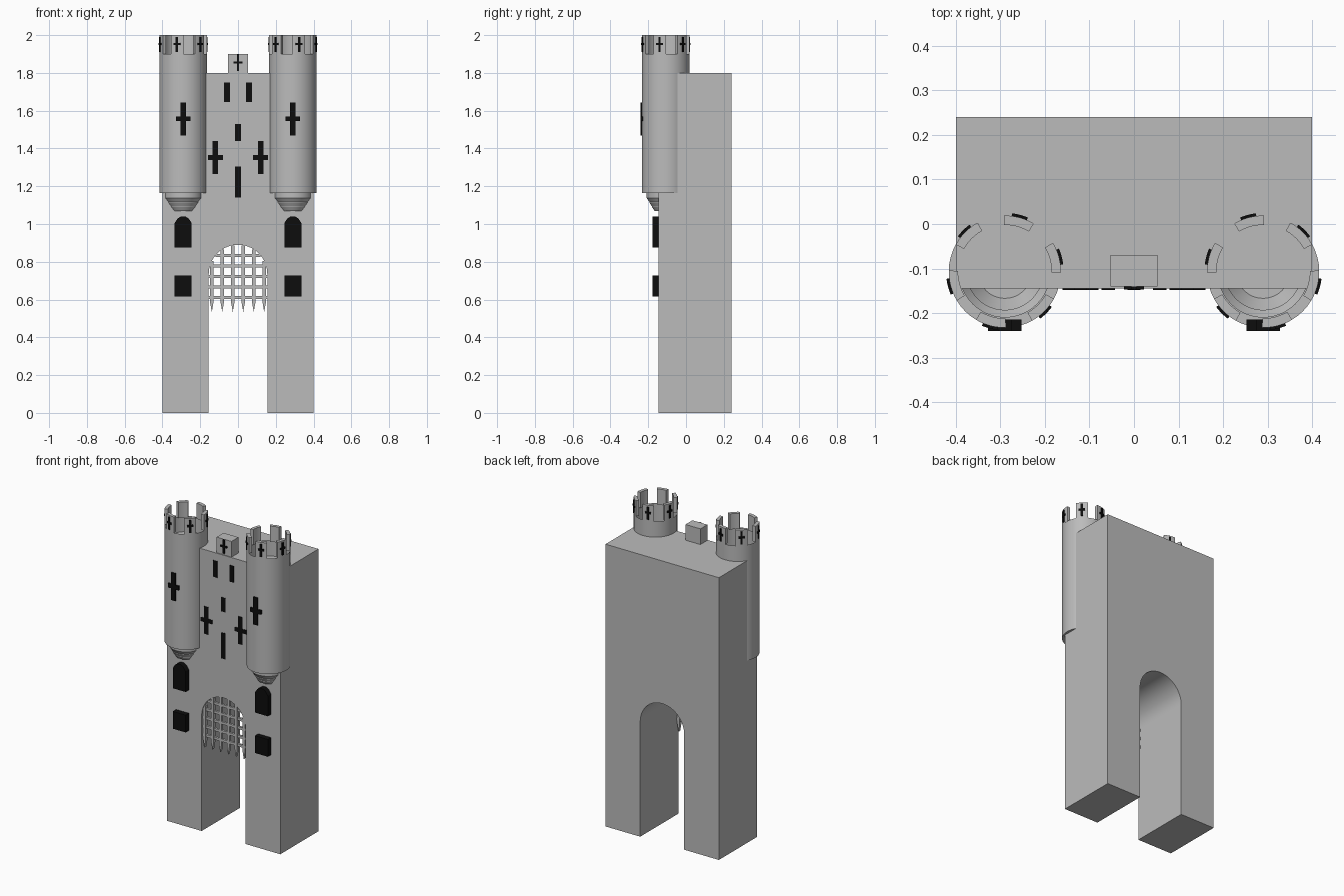
import bpy, bmesh
from math import sin, cos, pi, radians, sqrt
from mathutils import Vector

if "Cube" in bpy.data.objects:
    bpy.data.objects.remove(bpy.data.objects["Cube"])


def material(name, value):
    m = bpy.data.materials.new(name)
    m.use_nodes = True
    colour = (value, value, value, 1)
    m.diffuse_color = colour
    m.node_tree.nodes["Principled BSDF"].inputs["Base Color"].default_value = colour
    return m


STONE = material("grey stone", 0.5)
BLACK = material("opening black", 0.004)


def finish(name, bm, mat):
    bmesh.ops.recalc_face_normals(bm, faces=bm.faces)
    mesh = bpy.data.meshes.new(name)
    bm.to_mesh(mesh)
    bm.free()
    mesh.materials.append(mat)
    mesh.shade_smooth()
    mesh.set_sharp_from_angle(angle=radians(30))
    ob = bpy.data.objects.new(name, mesh)
    bpy.context.collection.objects.link(ob)
    return ob


def add_prism(bm, points, lo, hi, upright=True):
    """Extrude an outline: along y when upright (x, z points), else along z."""
    place = (lambda p, d: (p[0], d, p[1])) if upright else (lambda p, d: (p[0], p[1], d))
    face = bm.faces.new([bm.verts.new(place(p, lo)) for p in points])
    top = bmesh.ops.extrude_face_region(bm, geom=[face], use_keep_orig=True)["geom"]
    shift = Vector((0, hi - lo, 0) if upright else (0, 0, hi - lo))
    bmesh.ops.translate(bm, vec=shift, verts=[v for v in top if isinstance(v, bmesh.types.BMVert)])


def rect(x, z0, z1, w):
    return [(x - w / 2, z0), (x + w / 2, z0), (x + w / 2, z1), (x - w / 2, z1)]


def prisms(name, outlines, lo, hi, mat, upright=True):
    bm = bmesh.new()
    for pts in outlines:
        add_prism(bm, pts, lo, hi, upright)
    return finish(name, bm, mat)


def cross(name, x, z, height, span, w, bar, lo, hi):
    return prisms(name, [rect(x, z - height / 2, z + height / 2, w),
                         rect(x, z - bar / 2, z + bar / 2, span)], lo, hi, BLACK)


def arc(cx, cy, r, a0, a1, n):
    return [(cx + r * cos(a0 + (a1 - a0) * i / n), cy + r * sin(a0 + (a1 - a0) * i / n))
            for i in range(n + 1)]


# Gatehouse block with an arched passage
FRONT, BACK, HALF, TOP = -0.145, 0.24, 0.4, 1.8
ARCH_R, SPRING = 0.155, 0.735
outline = [(-HALF, 0), (-HALF, TOP), (HALF, TOP), (HALF, 0), (ARCH_R, 0)]
outline += arc(0, SPRING, ARCH_R, 0, pi, 32) + [(-ARCH_R, 0)]
prisms("gatehouse_body", [outline], FRONT, BACK, STONE)

# Portcullis: spiked uprights and crossbars trimmed to the arch
uprights = []
for i in range(6):
    x, w = (i - 2.5) * 0.0555, 0.009
    top = SPRING + sqrt(ARCH_R ** 2 - x * x)
    uprights.append([(x, 0.535), (x + w, 0.585), (x + w, top), (x - w, top), (x - w, 0.585)])
prisms("portcullis_uprights", uprights, -0.14, -0.122, STONE)
bars = []
for i in range(5):
    z = 0.612 + i * 0.0555
    reach = sqrt(ARCH_R ** 2 - max(0, z - SPRING) ** 2)
    bars.append(rect(0, z - 0.008, z + 0.008, 2 * reach))
prisms("portcullis_crossbars", bars, -0.138, -0.124, STONE)

# Small block on the roof with its cross slit
prisms("roof_block", [rect(0, TOP, 1.9, 0.105)], -0.14, -0.07, STONE)
cross("roof_block_cross", 0, 1.855, 0.09, 0.045, 0.011, 0.011, -0.147, -0.139)

# Slits on the front wall
slits = [rect(-0.058, 1.645, 1.75, 0.03), rect(0.058, 1.645, 1.75, 0.03),
         rect(0, 1.44, 1.53, 0.03), rect(0, 1.14, 1.305, 0.03)]
prisms("wall_slits", slits, -0.148, -0.14, BLACK)

# Corner towers and everything that repeats on both sides
CX, CY, R = 0.29, -0.107, 0.126
TURRET = [(0, 1.07), (0.06, 1.07), (0.073, 1.09), (0.073, 1.092), (0.086, 1.112),
          (0.086, 1.116), (0.102, 1.138), (0.102, 1.163), (R, 1.163), (R, 1.9)]
for side, s in (("left", 1), ("right", -1)):
    x = s * CX

    # Open tower shell on a stepped corbel
    bm = bmesh.new()
    ring = [bm.verts.new((x + r, CY, z)) for r, z in TURRET]
    edges = [bm.edges.new(pair) for pair in zip(ring, ring[1:])]
    bmesh.ops.spin(bm, geom=ring + edges, cent=(x, CY, 0), axis=(0, 0, 1),
                   angle=2 * pi, steps=48, use_merge=True)
    bmesh.ops.remove_doubles(bm, verts=bm.verts, dist=1e-5)
    finish(side + "_tower", bm, STONE)

    # Battlements, each with a curved cross plate
    def sector(mid, spread, r0, r1):
        a0, a1 = mid - spread / 2, mid + spread / 2
        pts = arc(0, 0, r1, a0, a1, 6) + arc(0, 0, r0, a1, a0, 6)
        return [(x - s * px, CY + py) for px, py in pts]

    angles = [radians(15 + 60 * i) for i in range(6)]
    prisms(side + "_battlements", [sector(a, radians(32), R - 0.021, R) for a in angles],
           1.9, 2.0, STONE, False)
    prisms(side + "_battlement_slits", [sector(a, 0.09, R - 0.002, R + 0.006) for a in angles],
           1.91, 1.99, BLACK, False)
    prisms(side + "_battlement_bars", [sector(a, 0.28, R - 0.002, R + 0.006) for a in angles],
           1.947, 1.959, BLACK, False)

    # Tower cross, wall cross and the two lower windows
    cross(side + "_tower_cross", x, 1.557, 0.175, 0.075, 0.03, 0.026, -0.24, -0.215)
    cross(side + "_wall_cross", s * 0.12, 1.352, 0.175, 0.08, 0.03, 0.026, -0.148, -0.14)
    arched = [(x - 0.045, 0.875), (x + 0.045, 0.875), (x + 0.045, 1.005), (x + 0.03, 1.028),
              (x + 0.012, 1.04), (x - 0.012, 1.04), (x - 0.03, 1.028), (x - 0.045, 1.005)]
    prisms(side + "_arched_window", [arched], -0.178, -0.14, BLACK)
    prisms(side + "_square_window", [rect(x, 0.617, 0.727, 0.09)], -0.178, -0.14, BLACK)
